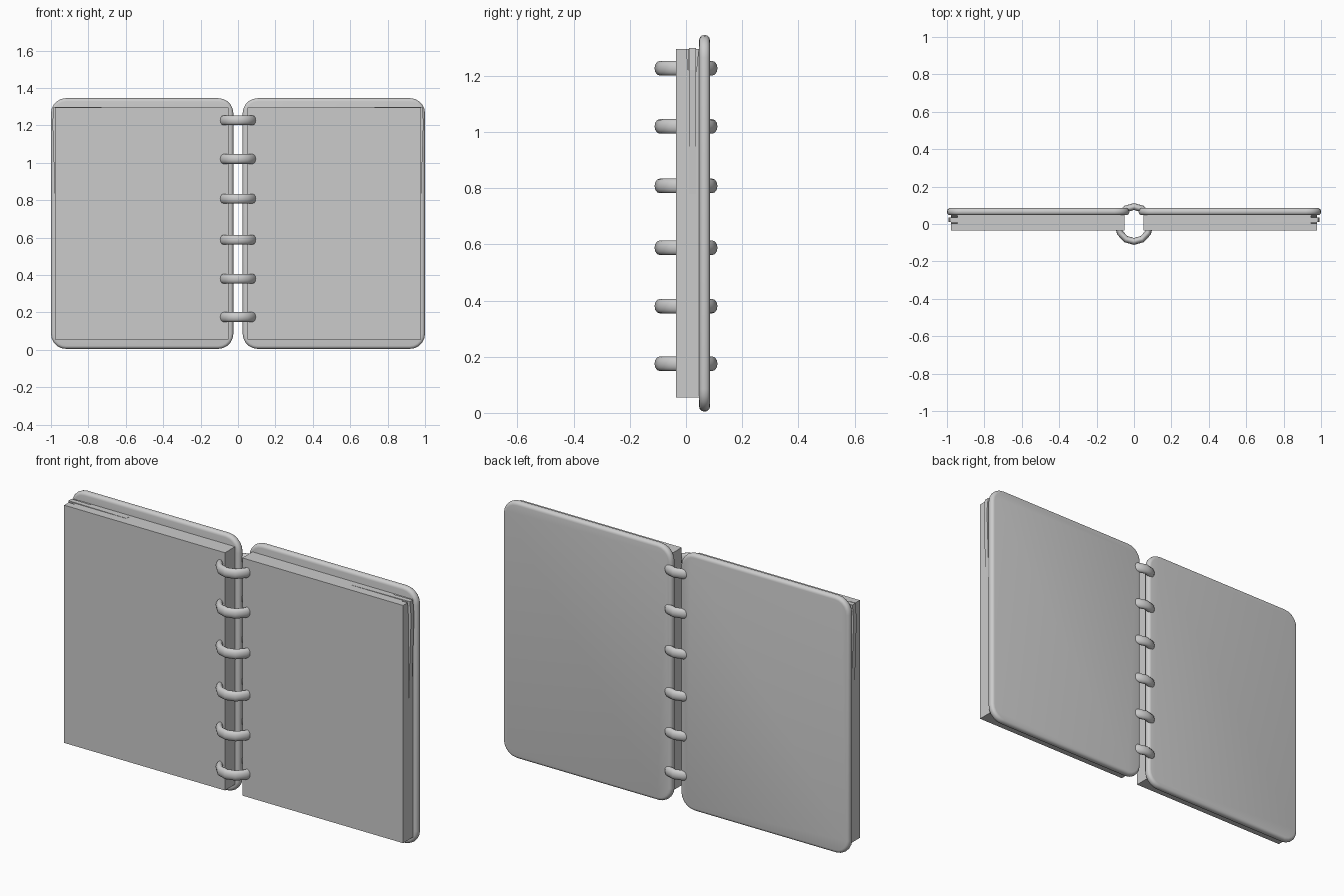
import bpy, bmesh, math

if "Cube" in bpy.data.objects:
    bpy.data.objects.remove(bpy.data.objects["Cube"])


def make_object(name, bm):
    bmesh.ops.recalc_face_normals(bm, faces=bm.faces)
    mesh = bpy.data.meshes.new(name)
    bm.to_mesh(mesh)
    bm.free()
    obj = bpy.data.objects.new(name, mesh)
    bpy.context.collection.objects.link(obj)
    return obj


def prism(name, points, vector):
    """Extrude a closed outline along a vector."""
    bm = bmesh.new()
    face = bm.faces.new([bm.verts.new(p) for p in points])
    new = bmesh.ops.extrude_face_region(bm, geom=[face])["geom"]
    verts = [v for v in new if isinstance(v, bmesh.types.BMVert)]
    bmesh.ops.translate(bm, verts=verts, vec=vector)
    return make_object(name, bm)


def mirror_x(obj):
    obj.modifiers.new("mirror", "MIRROR").use_mirror_merge = False


def smooth(obj):
    for p in obj.data.polygons:
        p.use_smooth = True


# Covers: rounded-corner boards with a soft rim
X0, X1, Z0, Z1, R = 0.025, 1.0, 0.005, 1.345, 0.08
outline = []
for cx, cz, start in ((X1 - R, Z1 - R, 0), (X0 + R, Z1 - R, 90),
                      (X0 + R, Z0 + R, 180), (X1 - R, Z0 + R, 270)):
    for i in range(6):
        a = math.radians(start + 18 * i)
        outline.append((cx + R * math.cos(a), 0.047, cz + R * math.sin(a)))
cover = prism("cover", outline, (0, 0.038, 0))
rim = cover.modifiers.new("rim", "BEVEL")
rim.width, rim.segments, rim.angle_limit = 0.017, 4, math.radians(50)
mirror_x(cover)
smooth(cover)

# Page blocks
pages = prism("page_block",
              [(0.05, -0.036, 0.055), (0.978, -0.036, 0.055),
               (0.978, -0.036, 1.295), (0.05, -0.036, 1.295)], (0, 0.086, 0))

# Narrow slits at the upper outer corner
for i, (y0, y1, tip) in enumerate(((0.0, 0.009, 0.009), (0.036, 0.046, 0.036))):
    cutter = prism(f"slit_cutter_{i}",
                   [(0.945, y0, 1.31), (0.945, y1, 1.31), (0.945, tip, 1.21)],
                   (0.08, 0, 0))
    cutter.hide_render = True
    cutter.hide_viewport = True
    cut = pages.modifiers.new("slit", "BOOLEAN")
    cut.operation, cut.object, cut.solver = "DIFFERENCE", cutter, "EXACT"
mirror_x(pages)

# Loose sheets bulging a little beyond the block between the slits
sheets = prism("loose_sheets",
               [(0.65, 0.010, 1.29), (0.97, 0.010, 0.78), (0.978, 0.010, 0.78),
                (0.992, 0.010, 1.22), (0.985, 0.010, 1.299), (0.65, 0.010, 1.296)],
               (0, 0.025, 0))
mirror_x(sheets)

# Binding rings
for i, z in enumerate((0.175, 0.38, 0.588, 0.808, 1.02, 1.227)):
    bpy.ops.mesh.primitive_torus_add(major_segments=12, minor_segments=12,
                                     major_radius=0.0935, minor_radius=0.0185,
                                     location=(0, 0, z))
    ring = bpy.context.object
    ring.name = f"binding_ring_{i + 1}"
    ring.scale = (0.93, 1, 1.4)
    smooth(ring)
